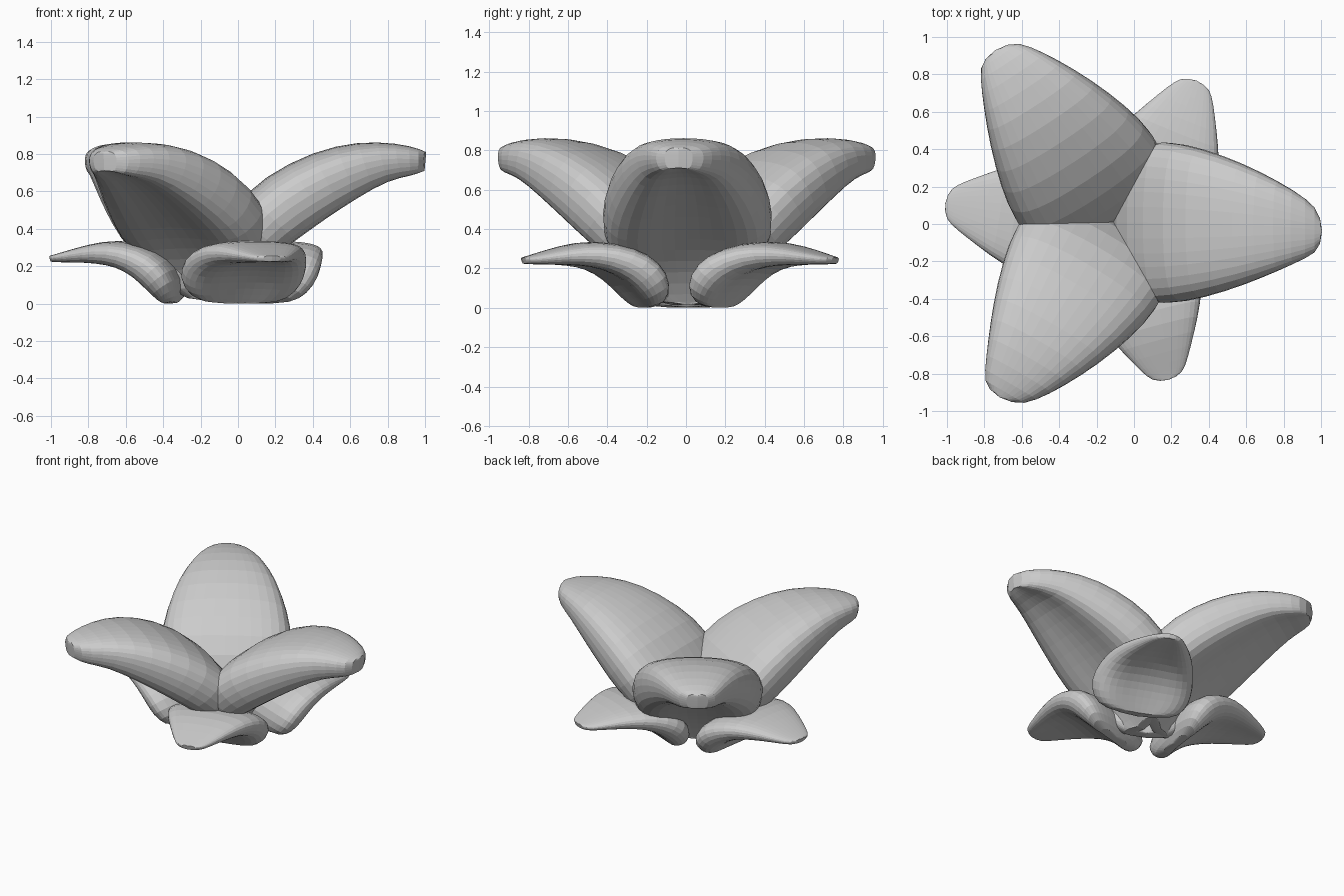
import bpy
from math import radians

if "Cube" in bpy.data.objects:
    bpy.data.objects.remove(bpy.data.objects["Cube"])

# each station: top r, top z, underside r, underside z, half width
UPPER = [(0.03, 0.00, 0.09, 0.00, 0.18),
         (-0.02, 0.14, 0.17, 0.11, 0.31),
         (-0.01, 0.36, 0.28, 0.22, 0.41),
         (0.14, 0.59, 0.42, 0.32, 0.44),
         (0.38, 0.75, 0.57, 0.43, 0.40),
         (0.64, 0.845, 0.75, 0.55, 0.325),
         (0.86, 0.86, 0.92, 0.65, 0.235),
         (1.04, 0.835, 1.04, 0.67, 0.155),
         (1.12, 0.80, 1.11, 0.70, 0.09)]
LOWER = [(0.02, -0.01, 0.07, -0.01, 0.17),
         (-0.03, 0.07, 0.09, 0.00, 0.28),
         (-0.01, 0.18, 0.15, 0.06, 0.34),
         (0.08, 0.275, 0.22, 0.13, 0.34),
         (0.25, 0.328, 0.32, 0.185, 0.30),
         (0.41, 0.328, 0.44, 0.205, 0.24),
         (0.57, 0.285, 0.57, 0.21, 0.16),
         (0.67, 0.255, 0.66, 0.21, 0.105),
         (0.71, 0.245, 0.70, 0.215, 0.06)]

# half cross-section (side, height): gently arched top, round edge, flat underside
HALF = [(0.0, 1.0), (0.4, 0.98), (0.72, 0.92), (0.94, 0.80), (1.02, 0.58),
        (0.98, 0.3), (0.85, 0.06), (0.6, 0.0), (0.3, 0.06), (0.0, 0.08)]
SECTION = [(-s, f) for s, f in HALF[::-1]] + HALF[1:-1]


def petal(name, stations, base, angle, skew):
    """Plump petal lofted along stations, rounded by subdivision."""
    n, m = len(SECTION), len(stations)
    verts, faces = [], []
    for k, (ar, az, br, bz, w) in enumerate(stations):
        shift = skew * (k / (m - 1)) ** 3
        for s, f in SECTION:
            verts.append((br + (ar - br) * f, w * s + shift, bz + (az - bz) * f))
    for i in range(m - 1):
        for j in range(n):
            p, q = i * n + j, i * n + (j + 1) % n
            faces.append((p, p + n, q + n, q))
    # end caps: quad strips between top and underside
    for start, flip in ((0, False), ((m - 1) * n, True)):
        for j in range(n // 2):
            ring = [start + j % n, start + j + 1, start + (n - j - 1) % n, start + (n - j) % n]
            ring = list(dict.fromkeys(ring))
            if len(ring) > 2:
                faces.append(ring[::-1] if flip else ring)
    mesh = bpy.data.meshes.new(name)
    mesh.from_pydata(verts, [], faces)
    obj = bpy.data.objects.new(name, mesh)
    bpy.context.collection.objects.link(obj)
    obj.location = (base[0], base[1], 0.01)
    obj.rotation_euler.z = radians(angle)
    sub = obj.modifiers.new("rounding", 'SUBSURF')
    sub.levels = sub.render_levels = 1


# three tall petals meeting at the centre
for i, (ang, skew) in enumerate(((0, -0.05), (123, 0.03), (240, -0.06))):
    petal(f"upper_petal_{i + 1}", UPPER, (-0.11, 0.01), ang, skew)

# three short petals around the base
for i, (base, ang) in enumerate((((0.07, 0.11), 68), ((-0.31, 0.0), 171), ((0.0, -0.15), -75))):
    petal(f"lower_petal_{i + 1}", LOWER, base, ang, 0.0)
